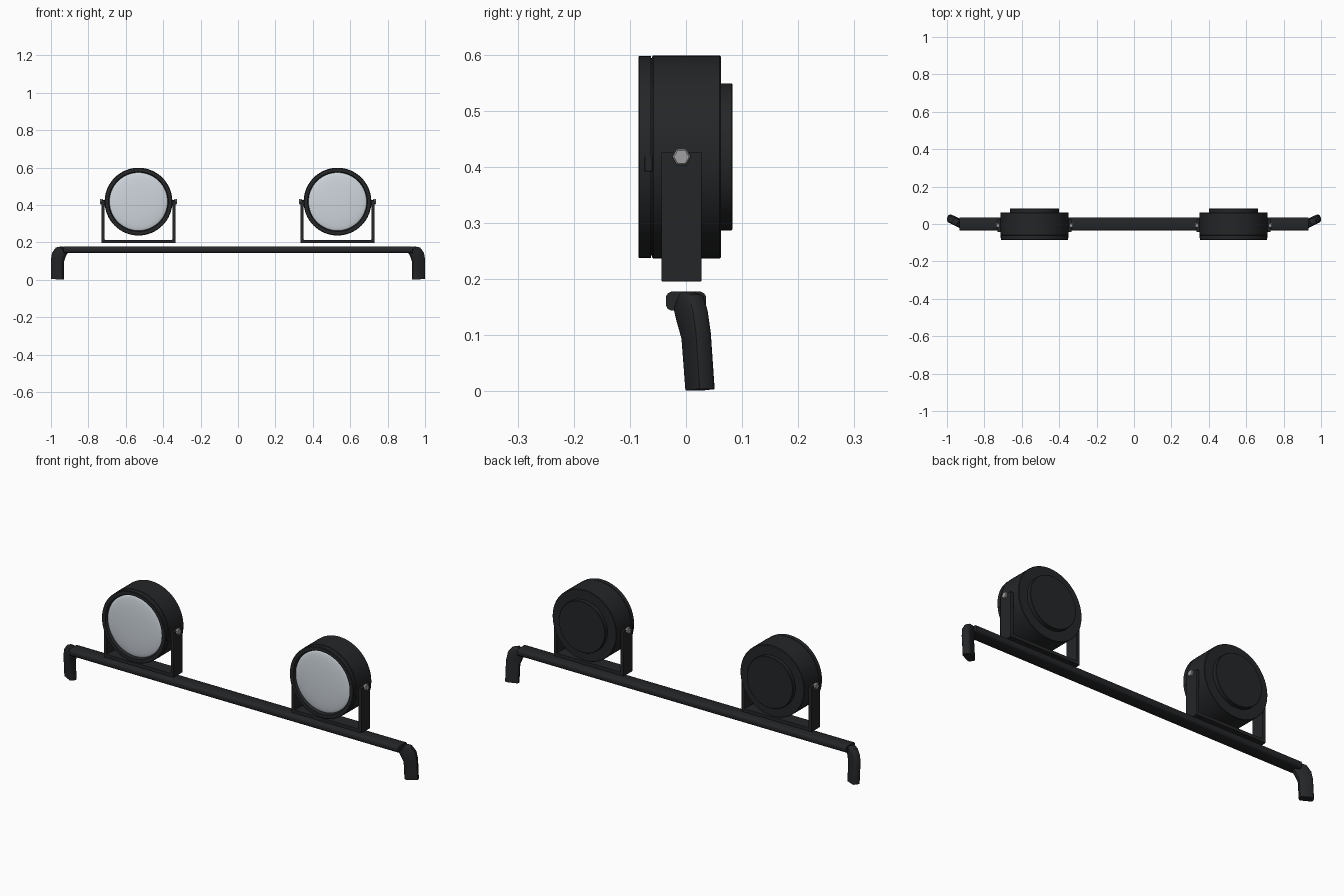
import bpy, bmesh, math
from mathutils import Vector

if "Cube" in bpy.data.objects:
    bpy.data.objects.remove(bpy.data.objects["Cube"])


def material(name, rgb):
    m = bpy.data.materials.new(name)
    m.diffuse_color = (*rgb, 1)
    m.use_nodes = True
    m.node_tree.nodes["Principled BSDF"].inputs["Base Color"].default_value = m.diffuse_color
    return m


BLACK = material("black_metal", (0.018, 0.019, 0.021))
GLASS = material("lens_glass", (0.62, 0.67, 0.72))
STEEL = material("steel", (0.35, 0.35, 0.36))


def finish(name, bm, mat, bevel=0):
    bmesh.ops.recalc_face_normals(bm, faces=bm.faces)
    me = bpy.data.meshes.new(name)
    bm.to_mesh(me)
    bm.free()
    ob = bpy.data.objects.new(name, me)
    bpy.context.collection.objects.link(ob)
    me.materials.append(mat)
    bpy.ops.object.select_all(action='DESELECT')
    ob.select_set(True)
    bpy.context.view_layer.objects.active = ob
    if bevel:
        mod = ob.modifiers.new("bevel", 'BEVEL')
        mod.width, mod.segments, mod.limit_method = bevel, 2, 'ANGLE'
    bpy.ops.object.shade_smooth_by_angle(angle=math.radians(35))
    return ob


def loft(bm, rings):
    loops = [[bm.verts.new(p) for p in r] for r in rings]
    n = len(loops[0])
    for a, b in zip(loops, loops[1:]):
        for i in range(n):
            bm.faces.new((a[i], a[(i + 1) % n], b[(i + 1) % n], b[i]))
    bm.faces.new(loops[0])
    bm.faces.new(loops[-1])


def lathe(name, profile, cx, cz, mat, seg=64):
    # profile of (radius, y) turned around the lamp axis, both ends capped
    bm = bmesh.new()
    loft(bm, [[(cx + r * math.cos(2 * math.pi * i / seg), y,
                cz + r * math.sin(2 * math.pi * i / seg)) for i in range(seg)]
              for r, y in profile])
    return finish(name, bm, mat)


def box(name, lo, hi, mat, bevel=0):
    bm = bmesh.new()
    bmesh.ops.create_cube(bm, size=1)
    for v in bm.verts:
        v.co = [(a + b) / 2 + c * (b - a) for a, b, c in zip(lo, hi, v.co)]
    return finish(name, bm, mat, bevel)


def tube_ring(center, long_vec, thick_vec):
    # rounded flat-tube section
    c, u, v = Vector(center), Vector(long_vec), Vector(thick_vec)
    shape = [(1, .45), (.9, .82), (.72, 1)]
    quad = shape + [(-a, b) for a, b in reversed(shape)]
    return [c + u * a + v * b for a, b in quad + [(-a, -b) for a, b in quad]]


# Cross bar
bm = bmesh.new()
loft(bm, [tube_ring((x, 0, 0.161), (0, 0.036, 0), (0, 0, 0.017)) for x in (-0.932, 0.932)])
finish("cross_bar", bm, BLACK)

# Bent end legs
for s, side in ((-1, "left"), (1, "right")):
    stations = [((0.966, 0.025, 0.003), (0.030, 0.014, 0.0015)),
                ((0.966, 0.018, 0.100), (0.030, 0.014, 0.008)),
                ((0.960, 0.013, 0.127), (0.030, 0.014, 0.018)),
                ((0.948, 0.007, 0.148), (0.022, 0.012, 0.025)),
                ((0.930, -0.001, 0.160), (0.014, 0.007, 0.018))]
    bm = bmesh.new()
    loft(bm, [tube_ring((s * c[0], c[1], c[2]), (s * u[0], u[1], u[2]),
                        (-s * 0.009, 0.016, 0)) for c, u in stations])
    finish(side + "_leg", bm, BLACK)

# Two lamps with brackets
Z, BY = 0.418, -0.008
for cx, side in ((-0.532, "left"), (0.532, "right")):
    # Housing with stepped rear cap
    lathe(side + "_lamp_housing", [(0.178, -0.061), (0.181, -0.058), (0.181, 0.060), (0.179, 0.062),
                                   (0.131, 0.062), (0.131, 0.081), (0.129, 0.083)], cx, Z, BLACK)
    # Bezel ring with recessed seat for the lens
    lathe(side + "_lamp_bezel", [(0.176, -0.058), (0.176, -0.062), (0.180, -0.062), (0.180, -0.083),
                                 (0.178, -0.085), (0.160, -0.085), (0.155, -0.070)],
          cx, Z, BLACK)
    # Domed lens
    lathe(side + "_lens", [(0.156 * math.cos(a), -0.070 - 0.014 * math.sin(a))
                           for a in [math.pi / 2 * i / 10 * 0.98 for i in range(11)]], cx, Z, GLASS)
    # U bracket cut from one outline
    xo, xi, zb, zt = 0.198, 0.181, 0.196, 0.426
    outline = [(-xo, zt), (-xo, zb), (xo, zb), (xo, zt), (xi, zt), (xi, zb + 0.018),
               (-xi, zb + 0.018), (-xi, zt)]
    bm = bmesh.new()
    loft(bm, [[(cx + x, y, z) for x, z in outline] for y in (BY - 0.036, BY + 0.036)])
    finish(side + "_bracket", bm, BLACK, 0.002)
    for s in (-1, 1):
        # Hex pivot bolt
        bm = bmesh.new()
        loft(bm, [[(cx + s * x, BY + r * math.cos(math.pi / 3 * i), Z + r * math.sin(math.pi / 3 * i))
                   for i in range(6)] for x, r in ((0.190, 0.0165), (0.204, 0.0165), (0.207, 0.0135))])
        finish(side + "_pivot_bolt", bm, STEEL)
        # Bezel clip
        box(side + "_bezel_clip", (cx + s * 0.179 - 0.003, -0.074, 0.392),
            (cx + s * 0.179 + 0.003, -0.060, 0.419), BLACK, 0.001)
